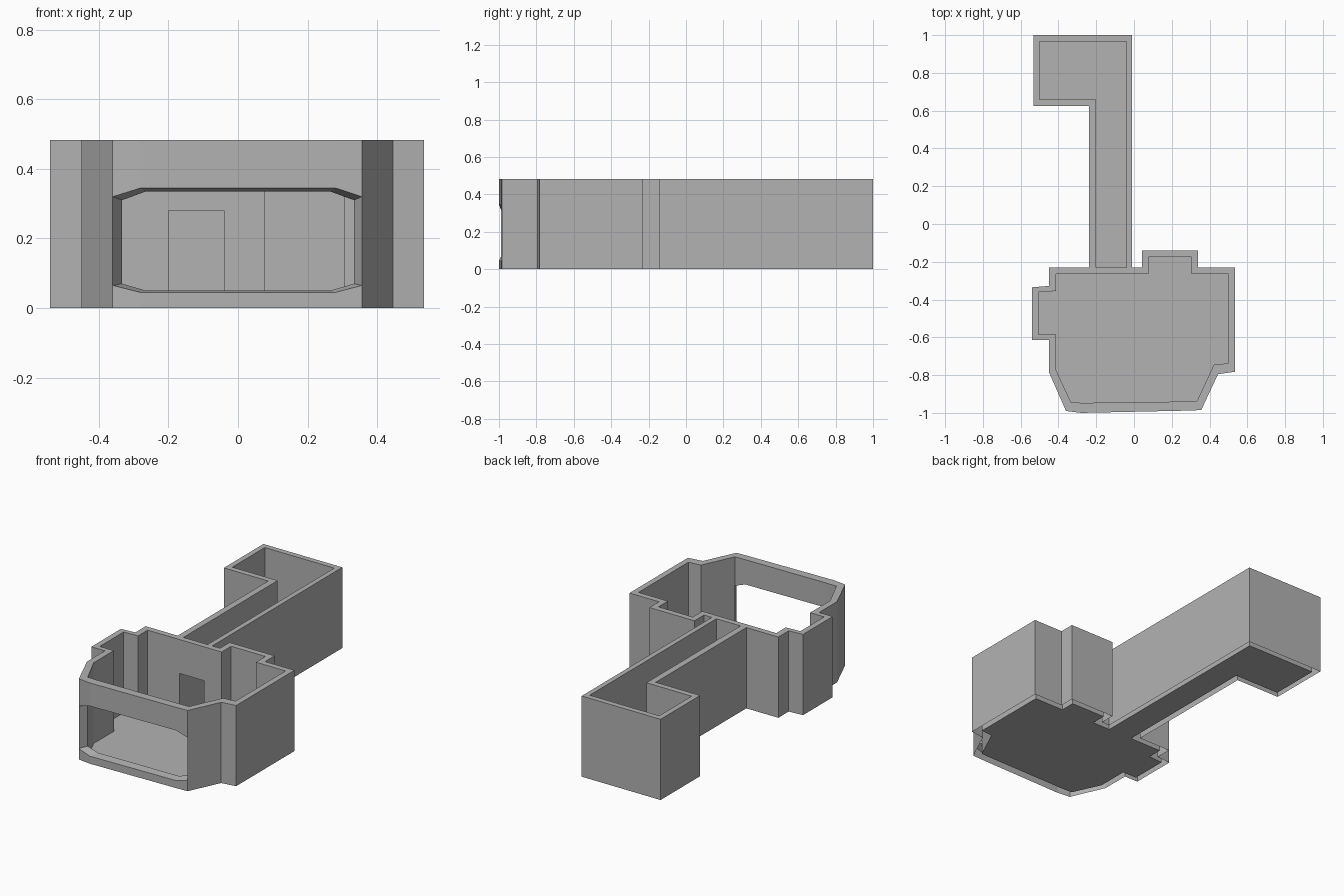
import bpy
import bmesh

cube = bpy.data.objects.get("Cube")
if cube:
    bpy.data.objects.remove(cube, do_unlink=True)

HEIGHT = 0.483

grey = bpy.data.materials.new("plain grey")
grey.use_nodes = True
grey.diffuse_color = (0.45, 0.45, 0.45, 1)
grey.node_tree.nodes["Principled BSDF"].inputs["Base Color"].default_value = (0.45, 0.45, 0.45, 1)


def finish(name, bm):
    """Turn a bmesh into a named, flat shaded object."""
    bmesh.ops.remove_doubles(bm, verts=bm.verts, dist=0.0001)
    mesh = bpy.data.meshes.new(name)
    bm.to_mesh(mesh)
    bm.free()
    mesh.materials.append(grey)
    obj = bpy.data.objects.new(name, mesh)
    bpy.context.collection.objects.link(obj)
    return obj


def face(bm, points):
    bm.faces.new([bm.verts.new(p) for p in points])


def walls(name, outline):
    """Raise an outline; points with (low, high) heights bound an opening."""
    bm = bmesh.new()
    for i, a in enumerate(outline):
        b = outline[(i + 1) % len(outline)]
        bands = [((0, HEIGHT), (0, HEIGHT))]
        if len(a) == 4 and len(b) == 4:
            bands = [((0, a[2]), (0, b[2])), ((a[3], HEIGHT), (b[3], HEIGHT))]
        for (a0, a1), (b0, b1) in bands:
            if a1 > a0:
                face(bm, [(*a[:2], a0), (*b[:2], b0), (*b[:2], b1), (*a[:2], a1)])
    return finish(name, bm)


def reveal(name, front, back):
    """Line an opening between its front and back edges."""
    rings = []
    for edge in (front, back):
        rings.append([(p[0], p[1], p[2]) for p in edge]
                     + [(p[0], p[1], p[3]) for p in reversed(edge)])
    bm = bmesh.new()
    f, r = rings
    for i in range(len(f)):
        j = (i + 1) % len(f)
        face(bm, [f[i], f[j], r[j], r[i]])
    return finish(name, bm)


# Window and doorway edges, listed left to right as seen from the front
window_out = [(-0.36, -0.99, 0.065, 0.32), (-0.28, -1.0, 0.045, 0.345),
              (0.28, -0.988, 0.045, 0.345), (0.356, -0.985, 0.065, 0.32)]
window_in = [(-0.333, -0.945, 0.07, 0.31), (-0.265, -0.947, 0.05, 0.335),
             (0.265, -0.94, 0.05, 0.335), (0.333, -0.938, 0.07, 0.31)]
door_front = [(-0.2, -0.265, 0, 0.28), (-0.04, -0.265, 0, 0.28)]
door_back = [(-0.2, -0.23, 0, 0.28), (-0.04, -0.23, 0, 0.28)]

# Outside outline, counter-clockwise
outside = window_out + [
    (0.445, -0.795), (0.535, -0.782), (0.535, -0.23), (0.34, -0.23),
    (0.34, -0.14), (0.042, -0.14), (0.042, -0.23), (-0.01, -0.23),
    (-0.01, 1.0), (-0.532, 1.0), (-0.532, 0.626), (-0.238, 0.626),
    (-0.238, -0.23), (-0.45, -0.23), (-0.45, -0.328), (-0.54, -0.335),
    (-0.54, -0.615), (-0.45, -0.615), (-0.45, -0.785)]

# Inside outlines, clockwise
room = [(-0.412, -0.265)] + door_front + [
    (0.077, -0.265), (0.077, -0.175), (0.305, -0.175), (0.305, -0.265),
    (0.5, -0.265), (0.5, -0.737), (0.423, -0.745)] + window_in[::-1] + [
    (-0.412, -0.775), (-0.412, -0.585), (-0.505, -0.585),
    (-0.505, -0.36), (-0.412, -0.355)]
hall = [(-0.2, 0.66), (-0.5, 0.66), (-0.5, 0.967), (-0.04, 0.967)] + door_back[::-1]

# Upright surfaces
walls("outer_walls", outside)
walls("room_inner_walls", room)
walls("hall_inner_walls", hall)

# Linings of the openings
reveal("window_reveal", window_out, window_in)
reveal("doorway_reveal", door_front, door_back)

# Floors
for name, outline in (("room_floor", room), ("hall_floor", hall)):
    bm = bmesh.new()
    face(bm, [(p[0], p[1], 0) for p in reversed(outline)])
    finish(name, bm)

# Flat top of the walls, with the room and hall left open
bm = bmesh.new()
for outline in (outside, room, hall):
    ring = [bm.verts.new((p[0], p[1], HEIGHT)) for p in outline]
    for i, v in enumerate(ring):
        bm.edges.new((v, ring[(i + 1) % len(ring)]))
bmesh.ops.triangle_fill(bm, edges=bm.edges[:], use_beauty=True, normal=(0, 0, 1))
for f in bm.faces:
    f.normal_update()
    if f.normal.z < 0:
        f.normal_flip()
bmesh.ops.dissolve_limit(bm, angle_limit=0.01, verts=bm.verts[:], edges=bm.edges[:])
finish("wall_top", bm)
